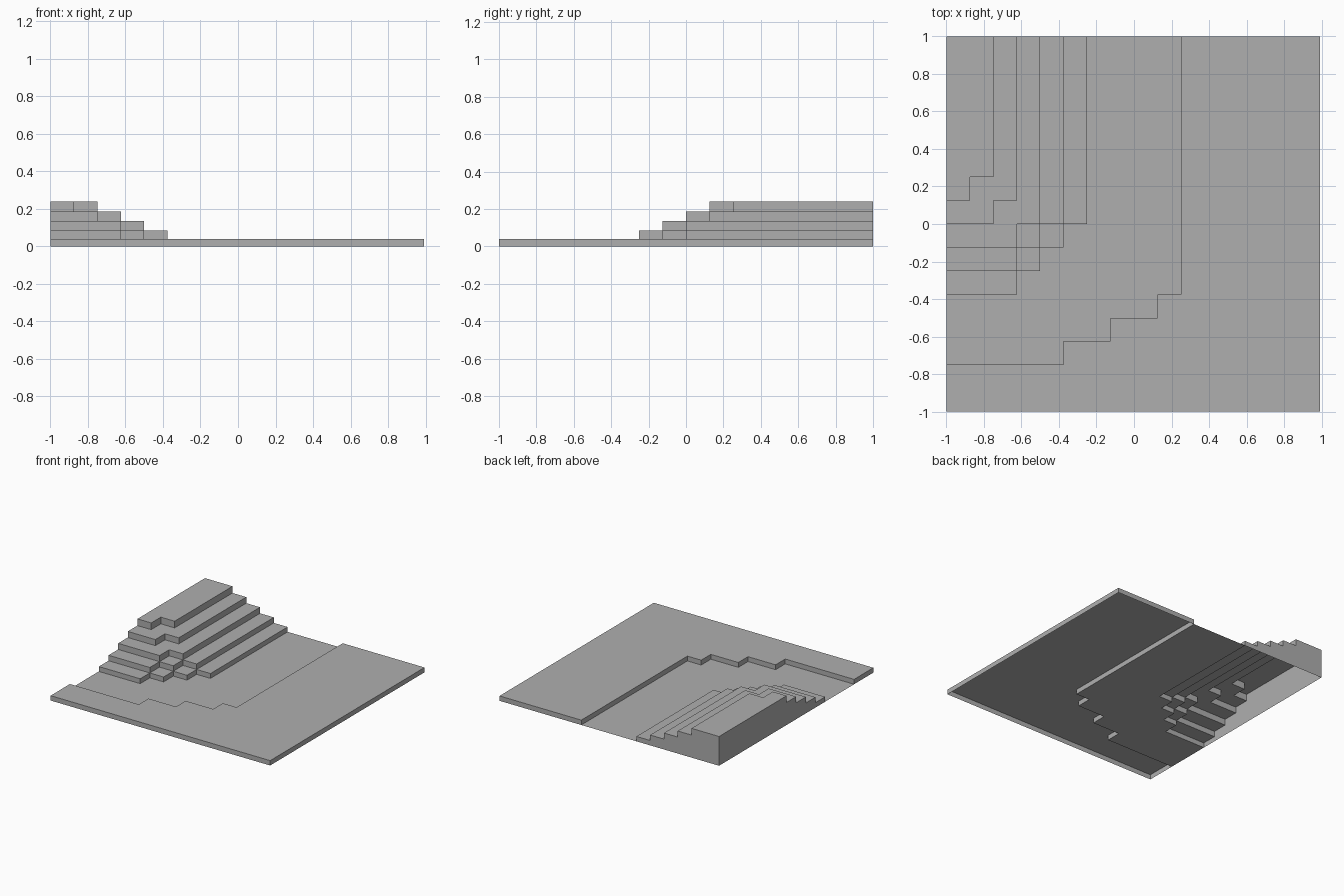
import bpy, bmesh

cube = bpy.data.objects.get("Cube")
if cube:
    bpy.data.objects.remove(cube, do_unlink=True)

grey = bpy.data.materials.new("plain_grey")
grey.use_nodes = True
color = (0.43, 0.43, 0.43, 1)
grey.diffuse_color = color
grey.node_tree.nodes["Principled BSDF"].inputs["Base Color"].default_value = color

CELLS = 16
CELL = 2 / CELLS


def staircase(x, y, steps):
    """Rectangles reaching out of the back corner, given as (right, front) limits."""
    return [(x + i * CELL, y + i * CELL) for i in range(steps)]


# Each level: name, top height, rectangles it covers; later levels override earlier
LEVELS = [
    ("ground_plate", 0.04, [(1, -1)]),
    ("sunken_floor", 0.0, [(-0.375, -0.75), (-0.125, -0.625), (0.125, -0.5), (0.25, -0.375)]),
    ("terrace_one", 0.04, staircase(-0.625, -0.375, 4)),
    ("terrace_two", 0.085, staircase(-0.625, -0.25, 3)),
    ("terrace_three", 0.135, staircase(-0.625, -0.125, 2)),
    ("terrace_four", 0.185, staircase(-0.75, 0, 2)),
    ("terrace_five", 0.24, staircase(-0.875, 0.125, 2)),
]


def level_at(i, j):
    """Index of the topmost level covering a grid cell, or None off the plate."""
    if not (0 <= i < CELLS and 0 <= j < CELLS):
        return None
    x, y = -1 + (i + 0.5) * CELL, -1 + (j + 0.5) * CELL
    return max(n for n, (_, _, rects) in enumerate(LEVELS)
               if any(x < right and y > front for right, front in rects))


def height_at(i, j):
    n = level_at(i, j)
    return 0.0 if n is None else LEVELS[n][1]


def point(i, j, z):
    return (min(-1 + i * CELL, 0.992), -1 + j * CELL, z)


# Corner pair and neighbour offset for each side of a cell
SIDES = [((0, 0), (1, 0), (0, -1)), ((1, 0), (1, 1), (1, 0)),
         ((1, 1), (0, 1), (0, 1)), ((0, 1), (0, 0), (-1, 0))]


def build_level(n):
    """Flat tread plus the risers dropping to lower ground, open underneath."""
    name, top, _ = LEVELS[n]
    bm = bmesh.new()

    def quad(*corners):
        bm.faces.new([bm.verts.new(c) for c in corners])

    for i in range(CELLS):
        for j in range(CELLS):
            if level_at(i, j) != n:
                continue
            quad(*[point(i + a[0], j + a[1], top) for a, _, _ in SIDES])
            for a, b, step in SIDES:
                low = height_at(i + step[0], j + step[1])
                if low < top:
                    ends = [(i + a[0], j + a[1]), (i + b[0], j + b[1])]
                    quad(point(*ends[0], low), point(*ends[1], low),
                         point(*ends[1], top), point(*ends[0], top))
    bmesh.ops.remove_doubles(bm, verts=bm.verts, dist=0.0001)
    mesh = bpy.data.meshes.new(name)
    bm.to_mesh(mesh)
    bm.free()
    mesh.materials.append(grey)
    bpy.context.collection.objects.link(bpy.data.objects.new(name, mesh))


for n in range(len(LEVELS)):
    build_level(n)
